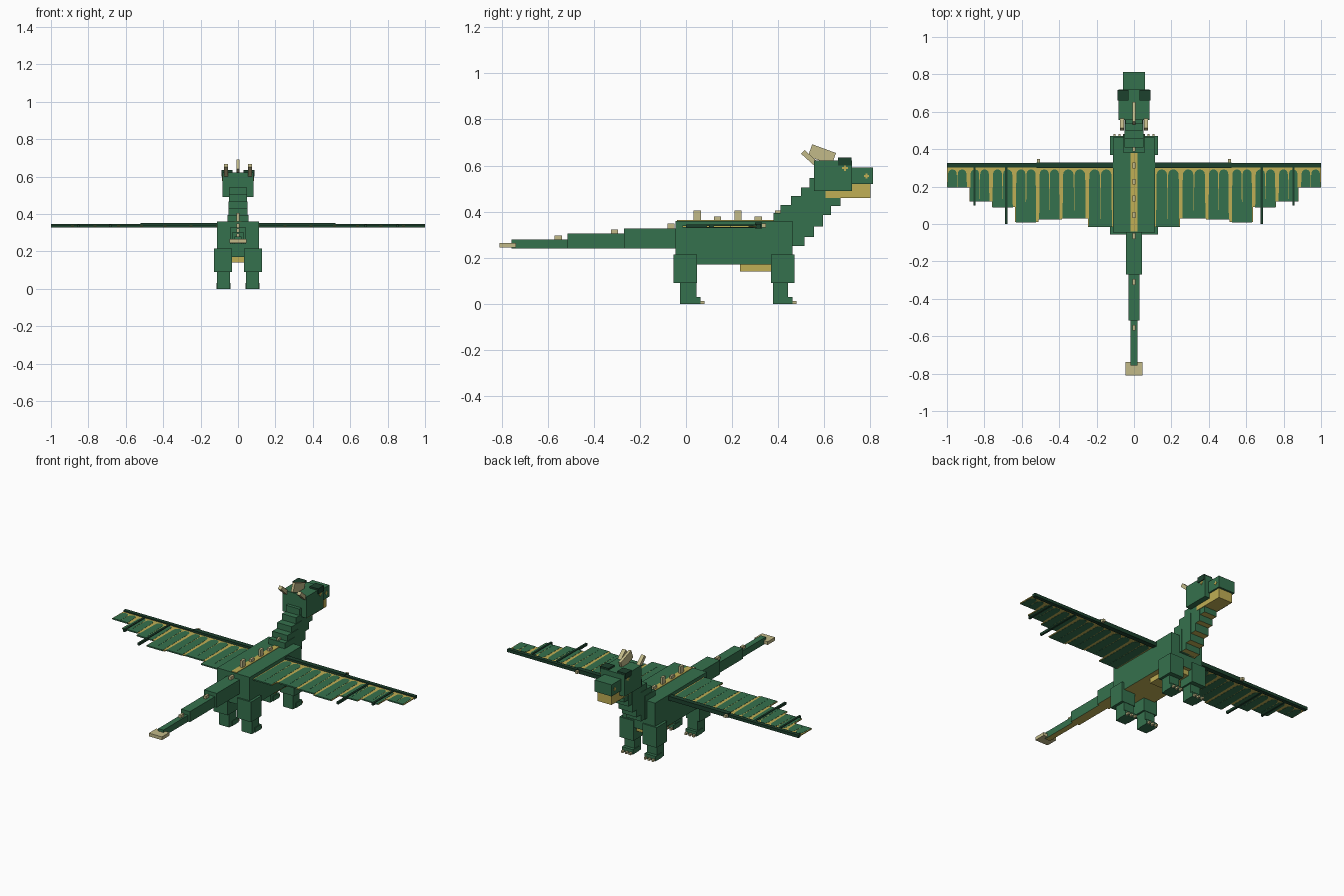
import bpy, bmesh, math
from mathutils import Matrix, Vector

if "Cube" in bpy.data.objects:
    bpy.data.objects.remove(bpy.data.objects["Cube"])


def material(name, rgb):
    m = bpy.data.materials.new(name)
    m.diffuse_color = (*rgb, 1)
    m.use_nodes = True
    m.node_tree.nodes["Principled BSDF"].inputs["Base Color"].default_value = m.diffuse_color
    return m


GREEN = material("scale green", (0.036, 0.165, 0.075))
DARK = material("dark green", (0.012, 0.052, 0.026))
GOLD = material("belly gold", (0.53, 0.43, 0.09))
TAN = material("horn tan", (0.54, 0.49, 0.25))


def finish(name, bm, mats):
    me = bpy.data.meshes.new(name)
    bm.normal_update()
    bm.to_mesh(me)
    bm.free()
    for m in mats:
        me.materials.append(m)
    ob = bpy.data.objects.new(name, me)
    bpy.context.collection.objects.link(ob)
    return ob


def box(name, x, y, z, mat, under=None, tilt=0):
    """Box from (min, max) ranges; optional colour for the underside, tilt about x."""
    bm = bmesh.new()
    size = Vector((x[1] - x[0], y[1] - y[0], z[1] - z[0]))
    mid = Vector((sum(x) / 2, sum(y) / 2, sum(z) / 2))
    mat4 = (Matrix.Translation(mid) @ Matrix.Rotation(math.radians(tilt), 4, 'X')
            @ Matrix.Diagonal((*size, 1)))
    bmesh.ops.create_cube(bm, size=1, matrix=mat4)
    bm.normal_update()
    if under:
        for f in bm.faces:
            f.material_index = 1 if f.normal.z < -0.9 else 0
    return finish(name, bm, [mat, under] if under else [mat])


def mid_box(name, w, y, z, mat, under=None, tilt=0):
    return box(name, (-w, w), y, z, mat, under, tilt)


def pair(name, x, y, z, mat, under=None, tilt=0):
    """The same box on both sides of the body."""
    box(name + "_right", x, y, z, mat, under, tilt)
    box(name + "_left", (-x[1], -x[0]), y, z, mat, under, tilt)


def slab(name, pts, z, mat):
    """Flat outline in xy, extruded between two heights."""
    bm = bmesh.new()
    face = bm.faces.new([bm.verts.new((px, py, z[0])) for px, py in pts])
    ext = bmesh.ops.extrude_face_region(bm, geom=[face])
    verts = [g for g in ext["geom"] if isinstance(g, bmesh.types.BMVert)]
    bmesh.ops.translate(bm, verts=verts, vec=(0, 0, z[1] - z[0]))
    bmesh.ops.recalc_face_normals(bm, faces=bm.faces[:])
    finish(name, bm, [mat])


# Body with back stripe and belly plate
mid_box("body", 0.112, (-0.045, 0.463), (0.17, 0.36), GREEN, GOLD)
mid_box("back_stripe", 0.018, (-0.04, 0.42), (0.358, 0.363), GOLD)
mid_box("belly_plate", 0.08, (0.235, 0.44), (0.14, 0.172), GOLD)

# Tail
mid_box("tail_base", 0.043, (-0.27, -0.04), (0.24, 0.328), GREEN, GOLD)
mid_box("tail_middle", 0.03, (-0.515, -0.27), (0.24, 0.305), GREEN, GOLD)
mid_box("tail_end", 0.018, (-0.757, -0.515), (0.24, 0.28), GREEN, GOLD)
mid_box("tail_fin", 0.045, (-0.81, -0.737), (0.245, 0.265), TAN)

# Spikes along the spine: front position and base/top heights
for i, (y, lo, hi) in enumerate([(-0.57, 0.28, 0.297), (-0.325, 0.305, 0.322),
                                 (-0.08, 0.328, 0.348), (0.033, 0.36, 0.405),
                                 (0.121, 0.36, 0.38), (0.21, 0.36, 0.405),
                                 (0.298, 0.36, 0.38), (0.387, 0.36, 0.405)]):
    mid_box(f"spine_spike_{i}", 0.008, (y, y + 0.031), (lo - 0.01, hi), TAN)

# Legs
for label, y in (("hind", -0.055), ("front", 0.368)):
    pair(label + "_thigh", (0.032, 0.128), (y, y + 0.103), (0.09, 0.215), GREEN)
    pair(label + "_shin", (0.043, 0.112), (y + 0.03 if label == "hind" else y + 0.01,
                                           y + 0.1 if label == "hind" else y + 0.075),
         (0.0, 0.1), GREEN)
    foot = y + (0.118 if label == "hind" else 0.095)
    pair(label + "_foot", (0.04, 0.116), (foot - 0.06, foot), (0.0, 0.03), GREEN)
    for k in range(3):
        cx = 0.052 + 0.026 * k
        pair(f"{label}_claw_{k}", (cx - 0.006, cx + 0.006),
             (foot - 0.005, foot + 0.017), (0.0, 0.013), TAN)

# Stepped neck
neck = [(0.41, 0.515, 0.25, 0.43), (0.455, 0.555, 0.29, 0.467), (0.50, 0.595, 0.335, 0.505),
        (0.535, 0.63, 0.385, 0.545), (0.57, 0.67, 0.425, 0.54)]
mid_box("neck_root", 0.055, (0.38, 0.48), (0.25, 0.395), GREEN)
for i, (y0, y1, z0, z1) in enumerate(neck):
    mid_box(f"neck_{i}", 0.052 - 0.002 * i, (y0, y1), (z0, z1), GREEN, GOLD)

# Head
mid_box("skull", 0.083, (0.555, 0.72), (0.49, 0.623), GREEN)
mid_box("snout", 0.058, (0.71, 0.812), (0.52, 0.592), GREEN)
mid_box("jaw", 0.048, (0.605, 0.80), (0.46, 0.522), GOLD)
pair("brow", (0.03, 0.088), (0.66, 0.717), (0.60, 0.634), DARK)
mid_box("crest", 0.008, (0.535, 0.645), (0.62, 0.675), TAN, tilt=-20)
pair("horn", (0.053, 0.076), (0.497, 0.575), (0.622, 0.644), TAN, tilt=-42)

# Painted eyes and nostrils as thin crosses
for label, x, y, z, r in (("eye", 0.083, 0.69, 0.59, 0.013), ("nostril", 0.058, 0.783, 0.555, 0.011)):
    pair(label + "_bar", (x - 0.002, x + 0.002), (y - r, y + r), (z - 0.004, z + 0.004), GOLD)
    pair(label + "_post", (x - 0.002, x + 0.002), (y - 0.004, y + 0.004), (z - r, z + r), GOLD)

# Wing bones
pair("wing_arm_inner", (0.10, 0.52), (0.30, 0.33), (0.327, 0.352), DARK)
pair("wing_arm_outer", (0.51, 1.0), (0.303, 0.326), (0.328, 0.346), DARK)
pair("wing_finger_inner", (0.677, 0.689), (0.0, 0.31), (0.329, 0.344), DARK)
pair("wing_finger_outer", (0.847, 0.859), (0.10, 0.31), (0.329, 0.344), DARK)
pair("wing_claw", (0.502, 0.518), (0.325, 0.348), (0.332, 0.348), TAN)

# Wing membrane: gold panels with round-topped green bands showing on both sides
edges = [0.105, 0.245, 0.385, 0.51, 0.635, 0.76, 0.88, 1.0]
trail = [-0.015, 0.03, 0.025, 0.01, 0.09, 0.12, 0.195]
TOP = 0.292
for i, low in enumerate(trail):
    x0, x1 = edges[i], edges[i + 1]
    pair(f"membrane_{i}", (x0, x1), (low, 0.31), (0.3325, 0.3385), GOLD)
    a, b = x0 + 0.016, x1 - 0.006
    mid = (a + b) / 2
    for j, (p, q) in enumerate(((a, mid - 0.003), (mid + 0.003, b))):
        r = (q - p) / 2
        arch = [((p + q) / 2 + r * math.cos(t * math.pi / 6),
                 TOP - r + r * math.sin(t * math.pi / 6)) for t in range(7)]
        # band widens toward the trailing edge
        pts = [(p - 0.003, low - 0.001), (q + 0.003, low - 0.001)] + arch
        for side, s in (("right", 1), ("left", -1)):
            slab(f"wing_band_{i}_{j}_{side}", [(s * px, py) for px, py in pts],
                 (0.3315, 0.3395), GREEN)
